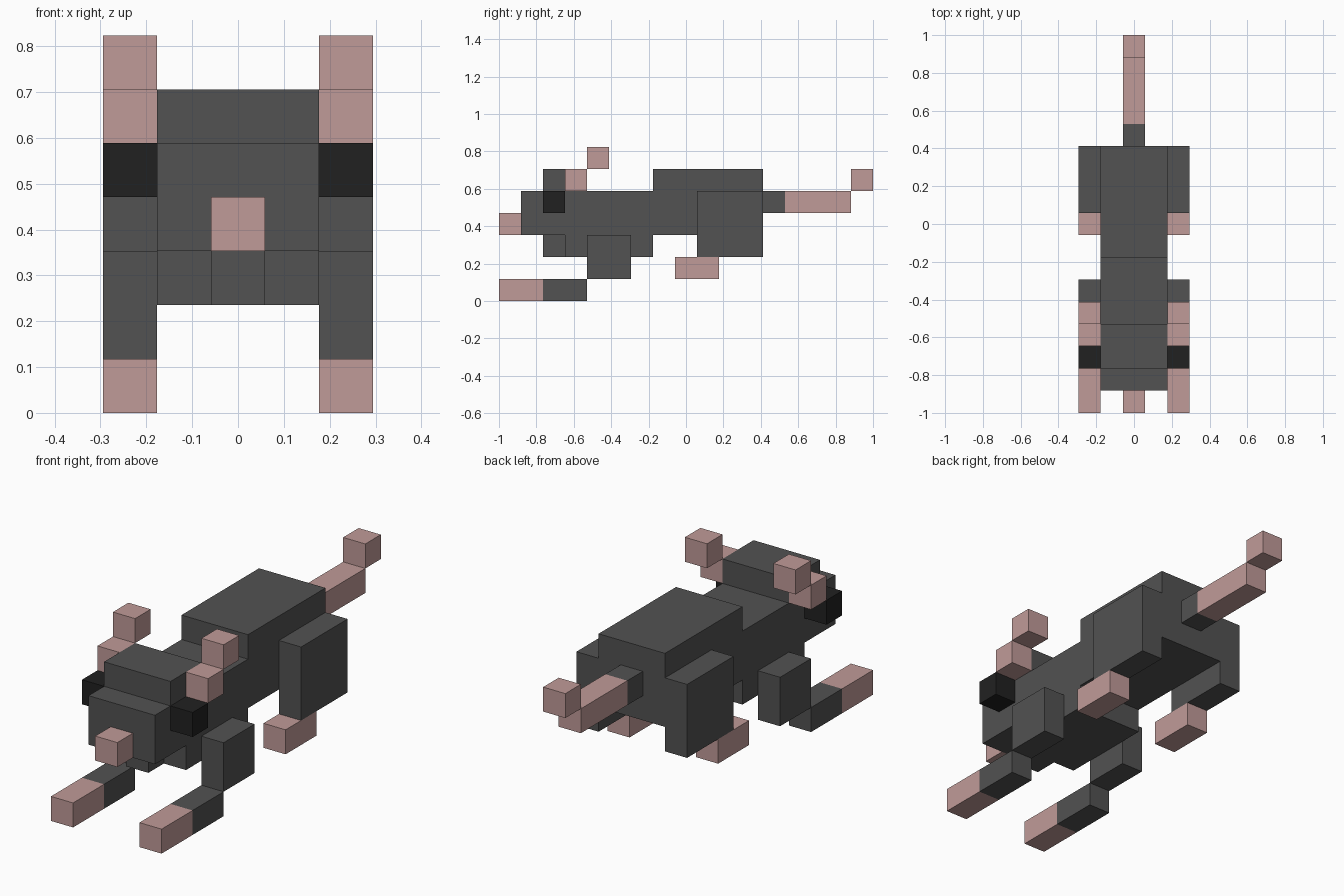
import bpy
import bmesh

cube = bpy.data.objects.get("Cube")
if cube:
    bpy.data.objects.remove(cube, do_unlink=True)

U = 2 / 17  # edge of one block; the model is 5 x 17 x 7 blocks


def material(name, rgb):
    m = bpy.data.materials.new(name)
    m.use_nodes = True
    color = (*rgb, 1.0)
    m.diffuse_color = color
    m.node_tree.nodes["Principled BSDF"].inputs["Base Color"].default_value = color
    return m


GREY = material("grey fur", (0.084, 0.084, 0.084))
PINK = material("pink skin", (0.530, 0.328, 0.316))
BLACK = material("black eye", (0.0152, 0.0152, 0.0152))


def extrude_profile(name, profile, x0, x1, mat):
    """Extrude a side profile of (y, z) block coordinates from x0 to x1."""
    bm = bmesh.new()
    verts = [bm.verts.new((x0 * U, y * U - 1, z * U)) for y, z in profile]
    face = bm.faces.new(verts)
    result = bmesh.ops.extrude_face_region(bm, geom=[face])
    moved = [g for g in result["geom"] if isinstance(g, bmesh.types.BMVert)]
    bmesh.ops.translate(bm, verts=moved, vec=((x1 - x0) * U, 0, 0))
    bmesh.ops.recalc_face_normals(bm, faces=bm.faces)
    mesh = bpy.data.meshes.new(name)
    bm.to_mesh(mesh)
    bm.free()
    mesh.materials.append(mat)
    obj = bpy.data.objects.new(name, mesh)
    bpy.context.collection.objects.link(obj)
    return obj


def box(name, y, z, mat, x=(-0.5, 0.5)):
    profile = [(y[0], z[0]), (y[1], z[0]), (y[1], z[1]), (y[0], z[1])]
    return extrude_profile(name, profile, x[0], x[1], mat)


# Head, chest and raised rump share one stepped side profile
extrude_profile("body", [(1, 3), (3, 3), (3, 2), (7, 2), (7, 3), (12, 3), (12, 6),
                         (7, 6), (7, 5), (4, 5), (4, 6), (2, 6), (2, 5), (1, 5)],
                -1.5, 1.5, GREY)

# Centre line parts
box("nose", (0, 1), (3, 4), PINK)
box("jaw", (2, 3), (2, 3), GREY)
box("tail_base", (12, 13), (4, 5), GREY)
box("tail", (13, 16), (4, 5), PINK)
box("tail_tip", (16, 17), (5, 6), PINK)

# Paired parts: name, y range, z range, material
PAIRS = [
    ("eye", (2, 3), (4, 5), BLACK),
    ("ear_base", (3, 4), (5, 6), PINK),
    ("ear_tip", (4, 5), (6, 7), PINK),
    ("front_upper_leg", (4, 6), (1, 3), GREY),
    ("front_lower_leg", (2, 4), (0, 1), GREY),
    ("front_paw", (0, 2), (0, 1), PINK),
    ("rear_thigh", (9, 12), (2, 5), GREY),
    ("rear_paw", (8, 10), (1, 2), PINK),
]
for side, x in (("left", (1.5, 2.5)), ("right", (-2.5, -1.5))):
    for name, y, z, mat in PAIRS:
        box(f"{side}_{name}", y, z, mat, x)
